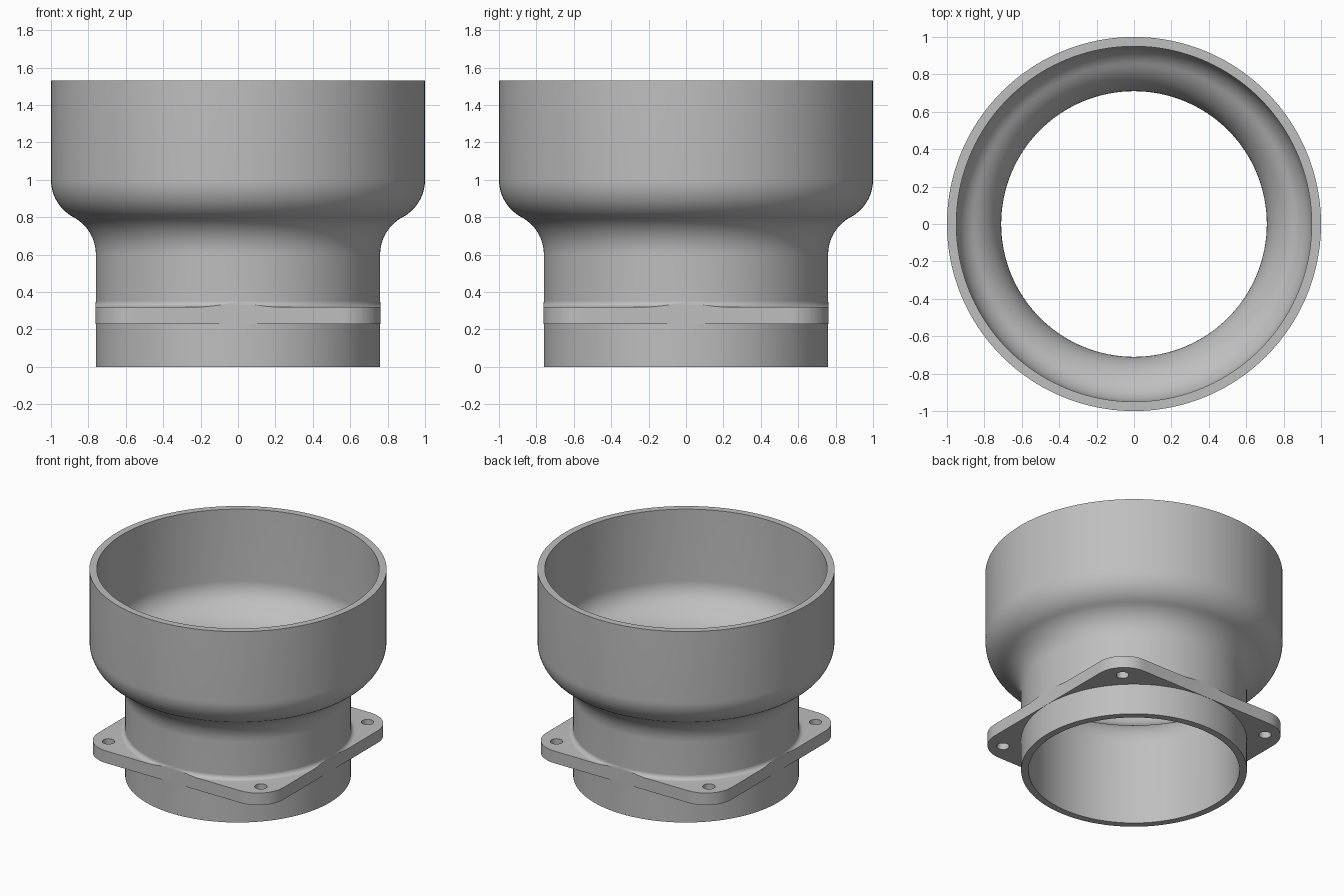
import bpy, bmesh
from math import sin, cos, pi, atan2, radians

SEG = 160

if "Cube" in bpy.data.objects:
    bpy.data.objects.remove(bpy.data.objects["Cube"], do_unlink=True)

grey = bpy.data.materials.new("plain grey")
grey.use_nodes = True
COLOUR = (0.52, 0.52, 0.52, 1)
grey.diffuse_color = COLOUR
grey.node_tree.nodes["Principled BSDF"].inputs["Base Color"].default_value = COLOUR


def finish(bm, name):
    bmesh.ops.recalc_face_normals(bm, faces=bm.faces)
    mesh = bpy.data.meshes.new(name)
    bm.to_mesh(mesh)
    bm.free()
    obj = bpy.data.objects.new(name, mesh)
    bpy.context.collection.objects.link(obj)
    mesh.materials.append(grey)
    return obj


def activate(obj):
    bpy.ops.object.select_all(action='DESELECT')
    obj.select_set(True)
    bpy.context.view_layer.objects.active = obj


def arc(cx, cz, r, a0, a1, n=14):
    angles = [radians(a0 + (a1 - a0) * i / n) for i in range(n + 1)]
    return [(cx + r * cos(a), cz + r * sin(a)) for a in angles]


def revolve(profile, name):
    """Closed (radius, height) profile turned round the z axis."""
    bm = bmesh.new()
    rings = [[bm.verts.new((r * cos(2 * pi * i / SEG), r * sin(2 * pi * i / SEG), z))
              for i in range(SEG)] for r, z in profile]
    for a, b in zip(rings, rings[1:] + rings[:1]):
        for i in range(SEG):
            j = (i + 1) % SEG
            bm.faces.new((a[i], a[j], b[j], b[i]))
    return finish(bm, name)


def prism(outline, z0, z1, name):
    bm = bmesh.new()
    base = bm.faces.new([bm.verts.new((x, y, z0)) for x, y in outline])
    top = bmesh.ops.extrude_face_region(bm, geom=[base])["geom"]
    bmesh.ops.translate(bm, vec=(0, 0, z1 - z0),
                        verts=[v for v in top if isinstance(v, bmesh.types.BMVert)])
    return finish(bm, name)


def cut(obj, cutter, operation):
    activate(obj)
    mod = obj.modifiers.new("cut", 'BOOLEAN')
    mod.operation, mod.object, mod.solver = operation, cutter, 'EXACT'
    bpy.ops.object.modifier_apply(modifier=mod.name)
    bpy.data.objects.remove(cutter, do_unlink=True)


# Reducer tube: S-shaped wall joining the narrow neck to the wide cup
NECK, CUP, WALL = 0.76, 1.0, 0.05
LOW, HIGH, TOP = 0.6, 1.0, 1.53
half = atan2(CUP - NECK, HIGH - LOW)
bend = 2 * half * 180 / pi
R = (HIGH - LOW) / (2 * sin(2 * half))


def s_curve(offset):
    lower = arc(NECK + R, LOW, R + offset, 180, 180 - bend)
    upper = arc(CUP - R, HIGH, R - offset, -bend, 0)
    return lower + upper[1:]


outer = [(NECK, 0)] + s_curve(0) + [(CUP, TOP)]
inner = [(NECK - WALL, 0)] + s_curve(WALL) + [(CUP - WALL, TOP)]
tube = revolve(outer + inner[::-1], "reducer_tube")

# Mounting flange: a filleted collar trimmed to a rounded square
Z0, Z1, FILLET = 0.23, 0.32, 0.03
collar = [(NECK - 0.02, Z0), (1.1, Z0), (1.1, Z1)]
collar += arc(NECK + FILLET, Z1 + FILLET, FILLET, 270, 180, 6)
collar += [(NECK - 0.02, Z1 + FILLET)]
flange = revolve(collar, "mounting_flange")

SIDE, CORNER = 0.761, 0.21
outline = []
for k in range(4):
    mid = radians(45 + 90 * k)
    c = (SIDE - CORNER) * 2 ** 0.5
    outline += arc(c * cos(mid), c * sin(mid), CORNER, 90 * k, 90 * k + 90, 16)
cut(flange, prism(outline, 0.1, 0.5, "square_cutter"), 'INTERSECT')

# Screw holes in the four corners
for sx in (-1, 1):
    for sy in (-1, 1):
        ring = arc(sx * 0.626, sy * 0.626, 0.042, 0, 360, 32)[:-1]
        cut(flange, prism(ring, 0.1, 0.5, "hole_cutter"), 'DIFFERENCE')

for obj in (tube, flange):
    activate(obj)
    bpy.ops.object.shade_smooth_by_angle(angle=radians(35))
